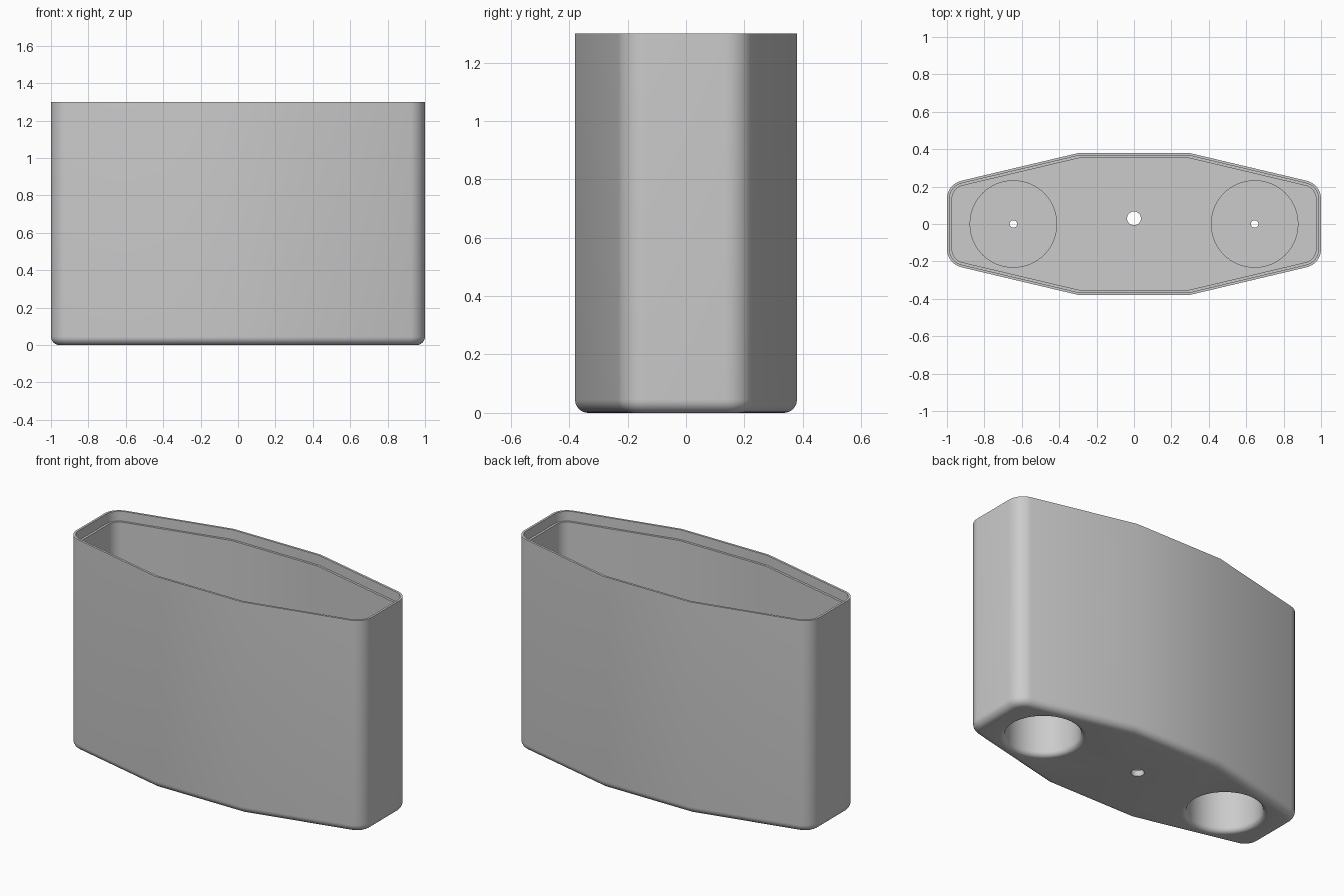
import bpy, bmesh, math
from mathutils import Vector

if "Cube" in bpy.data.objects:
    bpy.data.objects.remove(bpy.data.objects["Cube"])

H, WALL, FLOOR = 1.30, 0.027, 0.035      # body height, wall and floor thickness
ROUND, CORNER = 0.045, 0.10              # bottom edge and corner radii
CUP_X, CUP_R, CUP_TOP = 0.645, 0.234, 0.50

grey = bpy.data.materials.new("plain_grey")
grey.diffuse_color = (0.6, 0.6, 0.6, 1)
grey.use_nodes = True
grey.node_tree.nodes["Principled BSDF"].inputs["Base Color"].default_value = grey.diffuse_color


def outline(d):
    """Eight-sided outline moved inward by d, with rounded end corners."""
    m = (0.213 - 0.38) / (1.0 - 0.295)
    ymax, xe = 0.38 - d, 1.0 - d
    drop = d * math.sqrt(1 + m * m)
    line = lambda x: 0.38 + m * (x - 0.295) - drop
    shoulder = Vector((0.295 + (0.38 - drop - ymax) / -m, ymax))
    r = CORNER - d
    # arc centre lies r inside both the end and the sloping side
    cx = xe - r
    cy = line(cx) - r * math.sqrt(1 + m * m)
    a1 = math.pi / 2 + math.atan(m)
    quarter = [(cx + r * math.cos(a1 * i / 10), cy + r * math.sin(a1 * i / 10)) for i in range(11)]
    quarter.append(tuple(shoulder))
    left = [(-x, y) for x, y in reversed(quarter)]
    top = quarter + left
    return top + [(-x, -y) for x, y in top]


def circle(r, x=0, y=0, n=64):
    return [(x + r * math.cos(2 * math.pi * i / n), y + r * math.sin(2 * math.pi * i / n)) for i in range(n)]


def loft(name, sections):
    """Closed solid through (loop, z) sections with matching point counts."""
    bm = bmesh.new()
    rings = [[bm.verts.new((x, y, z)) for x, y in loop] for loop, z in sections]
    n = len(rings[0])
    for a, b in zip(rings, rings[1:]):
        for i in range(n):
            bm.faces.new((a[i], a[(i + 1) % n], b[(i + 1) % n], b[i]))
    bm.faces.new(rings[0][::-1])
    bm.faces.new(rings[-1])
    bmesh.ops.recalc_face_normals(bm, faces=bm.faces)
    me = bpy.data.meshes.new(name)
    bm.to_mesh(me)
    bm.free()
    me.materials.append(grey)
    ob = bpy.data.objects.new(name, me)
    bpy.context.collection.objects.link(ob)
    return ob


def combine(target, tool, op):
    mod = target.modifiers.new(tool.name, 'BOOLEAN')
    mod.operation, mod.object, mod.solver = op, tool, 'EXACT'
    bpy.context.view_layer.objects.active = target
    bpy.ops.object.modifier_apply(modifier=mod.name)
    bpy.data.objects.remove(tool)


# open case: rounded bottom edge, straight wall, stepped lip, inner floor
sections = []
for i in range(9):
    a = math.pi / 2 * i / 8
    sections.append((outline(ROUND * (1 - math.sin(a))), ROUND * (1 - math.cos(a))))
sections += [(outline(0), H), (outline(WALL / 2), H), (outline(WALL / 2), H - 0.06),
             (outline(WALL), H - 0.06), (outline(WALL), FLOOR)]
case = loft("case", sections)

# two round sockets open below, each with a small hole in its cap
for s in (-1, 1):
    x = s * CUP_X
    post = loft("socket_post", [(circle(CUP_R, x), 0.015), (circle(CUP_R, x), CUP_TOP)])
    combine(case, post, 'UNION')
    r, f = CUP_R - WALL, 0.03
    bore = [(circle(r + f, x), -0.02)]
    for i in range(9):
        a = math.pi / 2 * i / 8
        bore.append((circle(r + f * (1 - math.sin(a)), x), f * (1 - math.cos(a))))
    bore.append((circle(r, x), CUP_TOP - WALL))
    combine(case, loft("socket_bore", bore), 'DIFFERENCE')
    pin = loft("pin_hole", [(circle(0.02, x, 0, 24), 0.3), (circle(0.02, x, 0, 24), 0.7)])
    combine(case, pin, 'DIFFERENCE')

# cable hole through the floor
hole = loft("cable_hole", [(circle(0.037, 0, 0.03, 32), -0.1), (circle(0.037, 0, 0.03, 32), 0.2)])
combine(case, hole, 'DIFFERENCE')

bpy.ops.object.select_all(action='DESELECT')
case.select_set(True)
bpy.context.view_layer.objects.active = case
bpy.ops.object.shade_smooth_by_angle(angle=math.radians(30))
